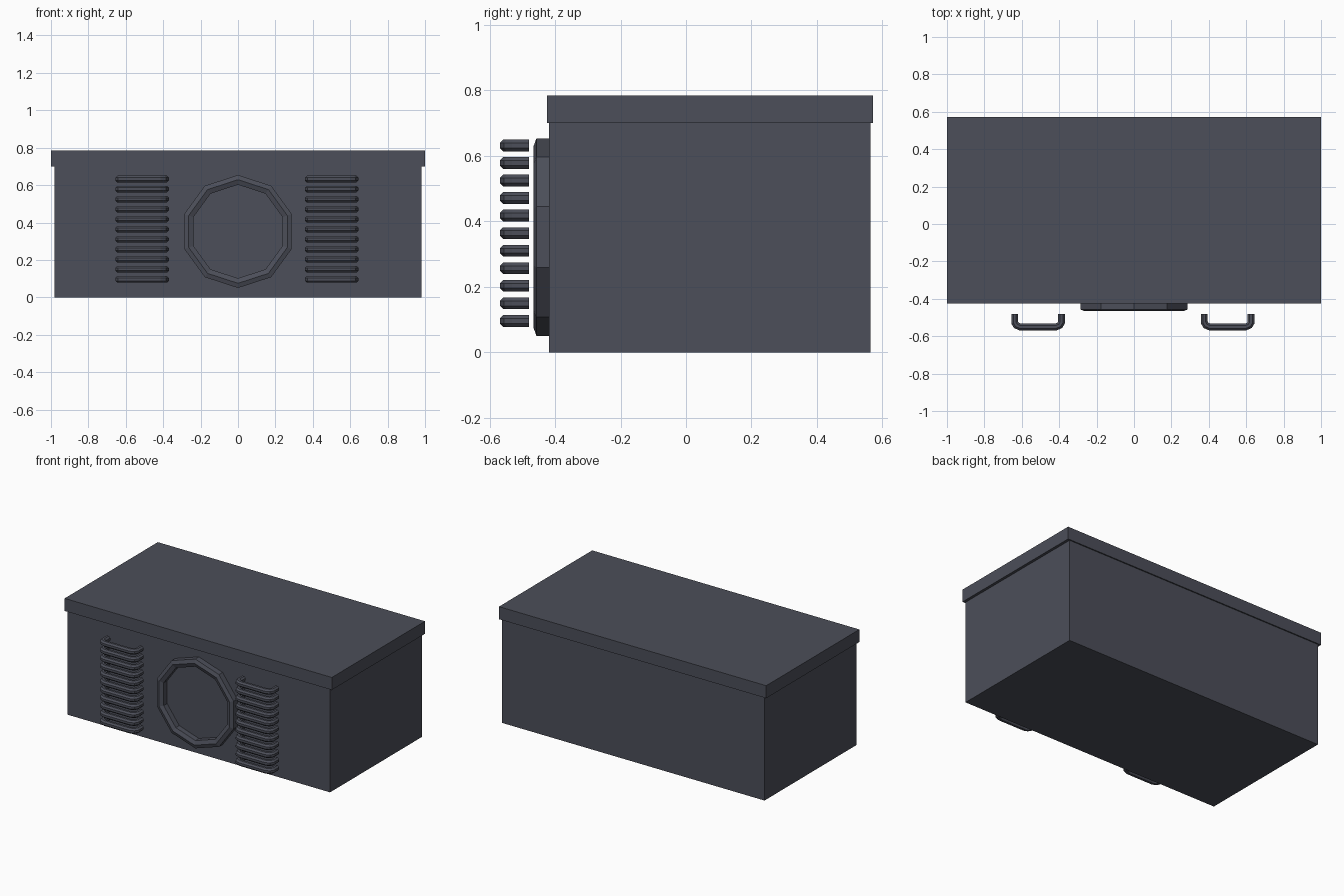
import bpy, bmesh, math
from mathutils import Vector

if "Cube" in bpy.data.objects:
    bpy.data.objects.remove(bpy.data.objects["Cube"])

mat = bpy.data.materials.new("slate grey")
mat.diffuse_color = (0.072, 0.077, 0.1, 1)
mat.use_nodes = True
mat.node_tree.nodes["Principled BSDF"].inputs["Base Color"].default_value = mat.diffuse_color


def finish(bm, name):
    bmesh.ops.recalc_face_normals(bm, faces=bm.faces)
    me = bpy.data.meshes.new(name)
    bm.to_mesh(me)
    bm.free()
    me.materials.append(mat)
    ob = bpy.data.objects.new(name, me)
    bpy.context.collection.objects.link(ob)
    return ob


def box(name, lo, hi):
    bm = bmesh.new()
    bmesh.ops.create_cube(bm, size=1)
    for v in bm.verts:
        v.co = [(a + b) / 2 + c * (b - a) for a, b, c in zip(lo, hi, v.co)]
    return finish(bm, name)


def bridge(bm, a, b):
    n = len(a)
    for i in range(n):
        j = (i + 1) % n
        bm.faces.new((a[i], a[j], b[j], b[i]))


# cabinet and overhanging top
box("body", (-0.982, -0.418, 0), (0.982, 0.563, 0.70))
box("lid", (-1, -0.425, 0.70), (1, 0.571, 0.785))

# ten-sided ring on the front
bm = bmesh.new()
loops = []
for r, y in ((0.302, -0.41), (0.302, -0.457), (0.277, -0.466), (0.25, -0.455), (0.25, -0.41)):
    loops.append([bm.verts.new((r * math.sin(k * math.tau / 10), y,
                                0.352 + r * math.cos(k * math.tau / 10))) for k in range(10)])
for a, b in zip(loops, loops[1:] + loops[:1]):
    bridge(bm, a, b)
finish(bm, "front_ring")


# one U-shaped bar, an eight-sided tube swept along a bent path
def bar(bm, cx, cz, r=0.0195):
    h, yb, yf = 0.125, -0.48, -0.551
    half = [(-h, yb), (-h, yf + 0.024), (-h + 0.009, yf + 0.009), (-h + 0.03, yf)]
    path = [Vector(p) for p in half + [(-x, y) for x, y in reversed(half)]]
    rings = []
    for i, p in enumerate(path):
        d1 = (p - path[i - 1]).normalized() if i else (path[1] - p).normalized()
        d2 = (path[i + 1] - p).normalized() if i < len(path) - 1 else d1
        t = (d1 + d2).normalized()
        side = Vector((-t.y, t.x)) / t.dot(d1)
        ring = []
        for k in range(8):
            a = (k + 0.5) * math.tau / 8
            q = p + side * r * math.cos(a)
            ring.append(bm.verts.new((cx + q.x, q.y, cz + r * math.sin(a))))
        rings.append(ring)
    for a, b in zip(rings, rings[1:]):
        bridge(bm, a, b)
    bm.faces.new(rings[0])
    bm.faces.new(rings[-1])


# two stacks of eleven bars
for name, cx in (("left_bars", -0.513), ("right_bars", 0.501)):
    bm = bmesh.new()
    for i in range(11):
        bar(bm, cx, 0.096 + i * 0.0536)
    finish(bm, name)
